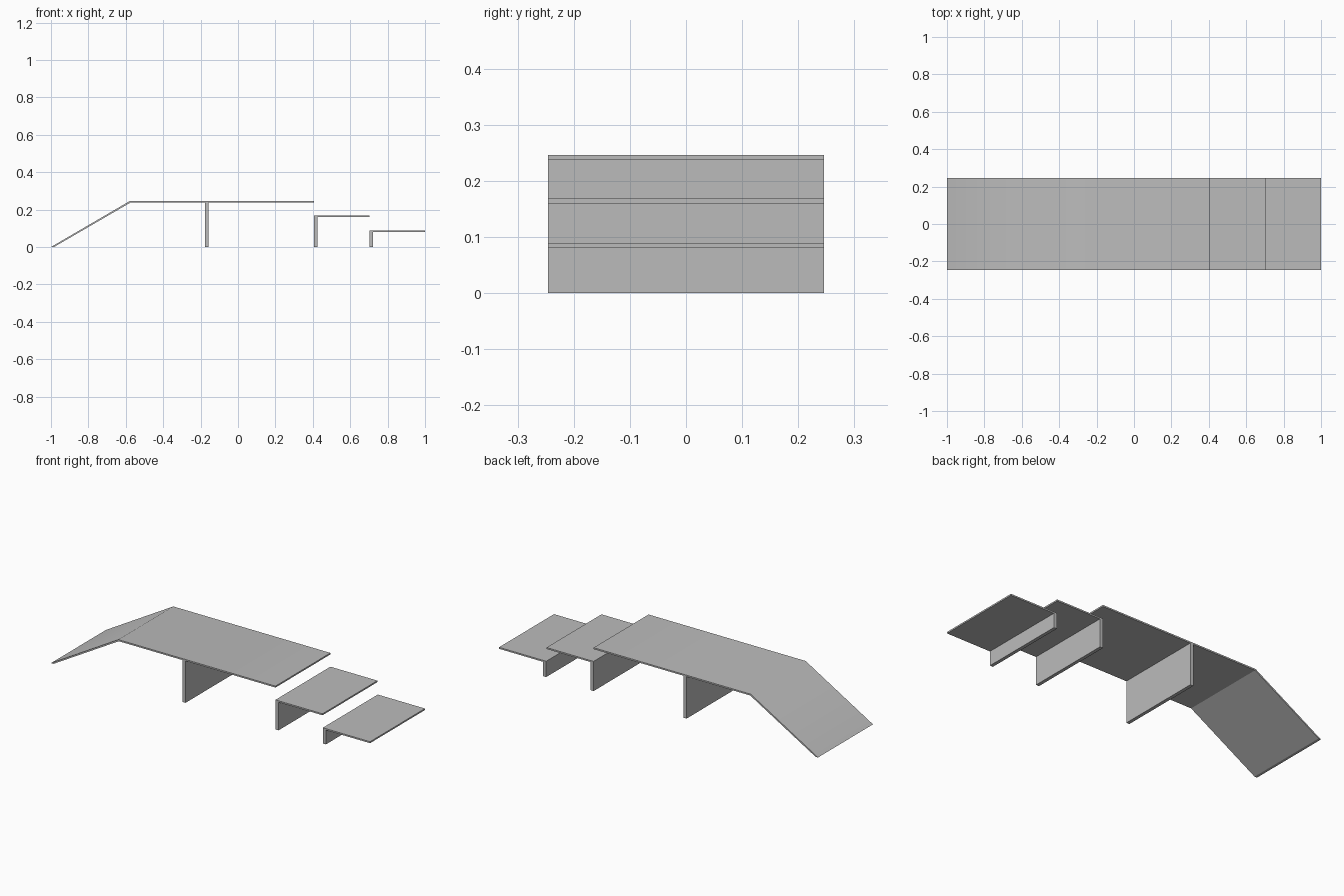
import bpy
import bmesh

if "Cube" in bpy.data.objects:
    bpy.data.objects.remove(bpy.data.objects["Cube"])

HALF_WIDTH = 0.246
THICK = 0.0085
POST = 0.019

grey = bpy.data.materials.new("plain grey")
grey.use_nodes = True
colour = (0.5, 0.5, 0.5, 1)
grey.diffuse_color = colour
grey.node_tree.nodes["Principled BSDF"].inputs["Base Color"].default_value = colour


def extrude_profile(name, points, smooth_top=False):
    """Sweep an x/z outline across the full width."""
    bm = bmesh.new()
    front = bm.faces.new([bm.verts.new((x, -HALF_WIDTH, z)) for x, z in points])
    swept = bmesh.ops.extrude_face_region(bm, geom=[front], use_keep_orig=True)
    moved = [v for v in swept["geom"] if isinstance(v, bmesh.types.BMVert)]
    bmesh.ops.translate(bm, verts=moved, vec=(0, 2 * HALF_WIDTH, 0))
    bmesh.ops.recalc_face_normals(bm, faces=bm.faces)
    bm.normal_update()
    for face in bm.faces:
        face.smooth = smooth_top and face.normal.z > 0.5
    mesh = bpy.data.meshes.new(name)
    bm.to_mesh(mesh)
    bm.free()
    mesh.materials.append(grey)
    obj = bpy.data.objects.new(name, mesh)
    bpy.context.collection.objects.link(obj)
    return obj


def rectangle(x0, x1, z0, z1):
    return [(x0, z0), (x1, z0), (x1, z1), (x0, z1)]


# Sloping ramp running into the raised deck
top = 0.246
extrude_profile("ramp_and_deck", [
    (-1, 0), (-0.984, 0), (-0.575, top - THICK), (0.407, top - THICK),
    (0.407, top), (-0.578, top)], smooth_top=True)

# Upright panel under the deck
extrude_profile("deck_support", rectangle(-0.176, -0.176 + POST, 0, top - THICK))

# Two descending steps, each a thin tread on an upright panel
for label, x0, x1, height in (("upper", 0.407, 0.702, 0.168),
                              ("lower", 0.704, 1.0, 0.0895)):
    extrude_profile(label + "_step_tread", rectangle(x0, x1, height - THICK, height))
    extrude_profile(label + "_step_support", rectangle(x0, x0 + POST, 0, height - THICK))
